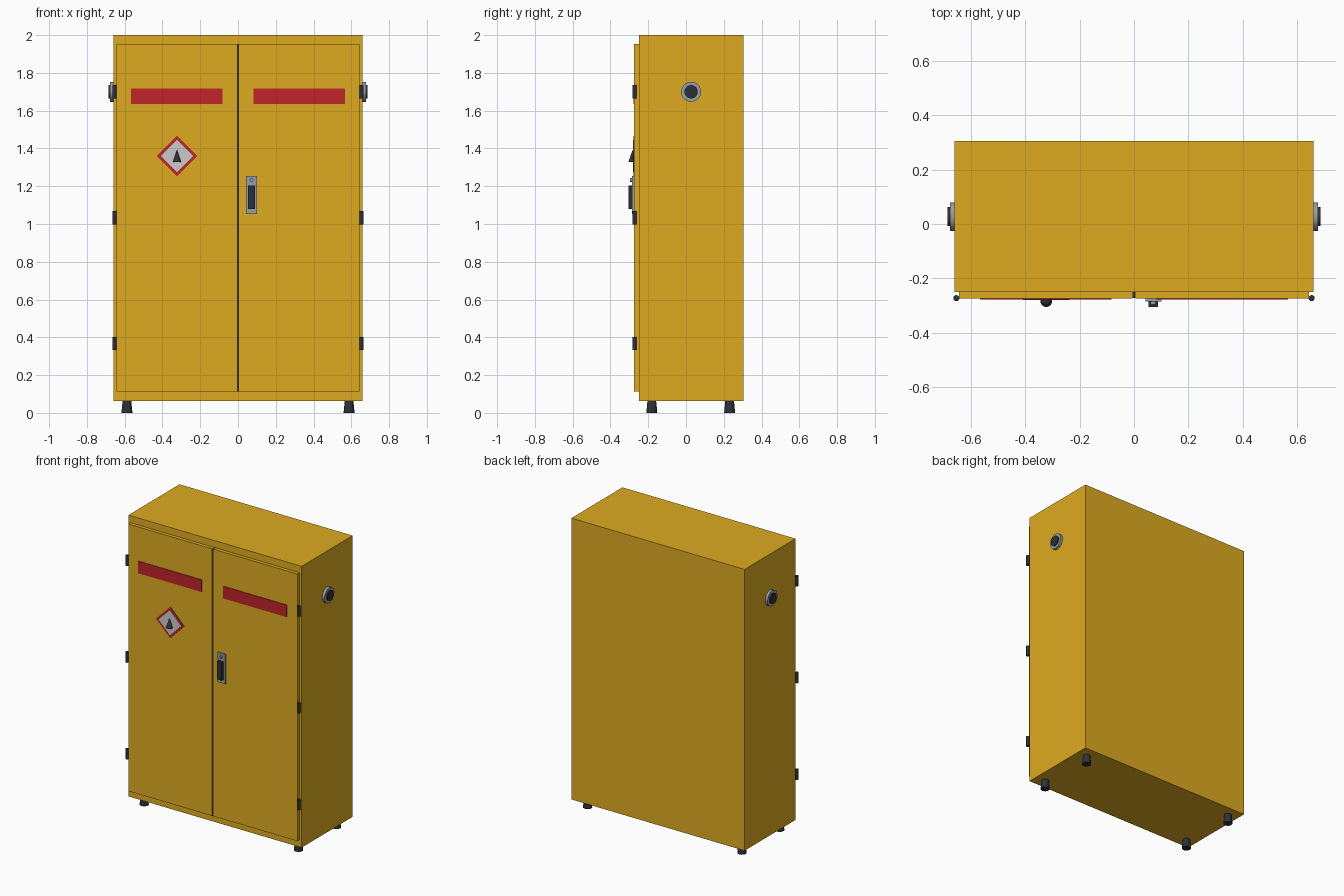
import bpy
from math import pi, radians
from mathutils import Matrix

cube = bpy.data.objects.get("Cube")
if cube:
    bpy.data.objects.remove(cube, do_unlink=True)


def material(name, r, g, b):
    mat = bpy.data.materials.new(name)
    mat.use_nodes = True
    mat.diffuse_color = (r, g, b, 1)
    mat.node_tree.nodes["Principled BSDF"].inputs["Base Color"].default_value = (r, g, b, 1)
    return mat


YELLOW = material("yellow_paint", 0.73, 0.41, 0.015)
RED = material("red_label", 0.53, 0.018, 0.023)
WHITE = material("white_label", 0.68, 0.68, 0.68)
METAL = material("grey_metal", 0.32, 0.34, 0.38)
DARK = material("dark_plastic", 0.027, 0.03, 0.04)


def finish(name, mat):
    obj = bpy.context.object
    obj.name = obj.data.name = name
    obj.data.materials.append(mat)
    return obj


def box(name, mat, xs, ys, zs):
    """Box spanning the given ranges, with its origin at its centre."""
    spans = (xs, ys, zs)
    bpy.ops.mesh.primitive_cube_add(size=1, location=[(a + b) / 2 for a, b in spans])
    obj = finish(name, mat)
    obj.data.transform(Matrix.Diagonal([abs(b - a) for a, b in spans] + [1]))
    return obj


def turned(name, mat, centre, r_base, r_top, depth, rot=(0, 0, 0)):
    """Smooth cylinder or cone."""
    bpy.ops.mesh.primitive_cone_add(vertices=32, radius1=r_base, radius2=r_top,
                                    depth=depth, location=centre, rotation=rot)
    obj = finish(name, mat)
    bpy.ops.object.shade_smooth_by_angle(angle=radians(35))
    return obj


def diamond(name, mat, half_diagonal, front, back):
    """Square plate standing on its corner."""
    h = half_diagonal / 2 ** 0.5
    obj = box(name, mat, (-h, h), (front, back), (-h, h))
    obj.location.x, obj.location.z = SIGN_X, SIGN_Z
    obj.rotation_euler.y = pi / 4


FRONT = -0.25          # front of the carcass
DOOR = -0.274          # front of the doors
SIGN_X, SIGN_Z = -0.323, 1.36

# Carcass and the dark seal between the doors
box("cabinet_body", YELLOW, (-0.66, 0.66), (FRONT, 0.305), (0.062, 2))
box("centre_seal", DARK, (-0.006, 0.006), (DOOR + 0.002, FRONT), (0.112, 1.952))

# Mirrored parts
for side, s in (("left", 1), ("right", -1)):
    box(f"{side}_door", YELLOW, (s * 0.005, s * 0.644), (DOOR, FRONT), (0.112, 1.952))
    box(f"{side}_label_strip", RED, (s * 0.082, s * 0.566), (DOOR - 0.004, DOOR), (1.635, 1.718))

    for level, z in (("lower", 0.367), ("middle", 1.033), ("upper", 1.7)):
        turned(f"{side}_{level}_hinge", DARK, (s * 0.654, -0.273, z), 0.011, 0.011, 0.07)

    # Side vents
    turned(f"{side}_vent_collar", METAL, (s * 0.668, 0.027, 1.7), 0.053, 0.053, 0.02, (0, pi / 2, 0))
    turned(f"{side}_vent_cap", DARK, (s * 0.673, 0.027, 1.7), 0.035, 0.035, 0.026, (0, pi / 2, 0))

    for end, y in (("front", -0.181), ("back", 0.231)):
        turned(f"{end}_{side}_foot", DARK, (s * 0.588, y, 0.032), 0.029, 0.023, 0.064)

# Warning sign
diamond("warning_sign_border", RED, 0.107, DOOR - 0.004, DOOR)
diamond("warning_sign_panel", WHITE, 0.086, DOOR - 0.006, DOOR)
turned("warning_sign_cone", DARK, (SIGN_X, -0.283, SIGN_Z), 0.022, 0, 0.064)

# Handle and lock
box("handle_plate", METAL, (0.042, 0.101), (DOOR - 0.011, DOOR), (1.052, 1.255))
box("handle_grip", DARK, (0.054, 0.089), (-0.305, DOOR - 0.011), (1.08, 1.205))
turned("lock_cylinder", METAL, (0.0715, -0.289, 1.233), 0.01, 0.01, 0.014, (pi / 2, 0, 0))
